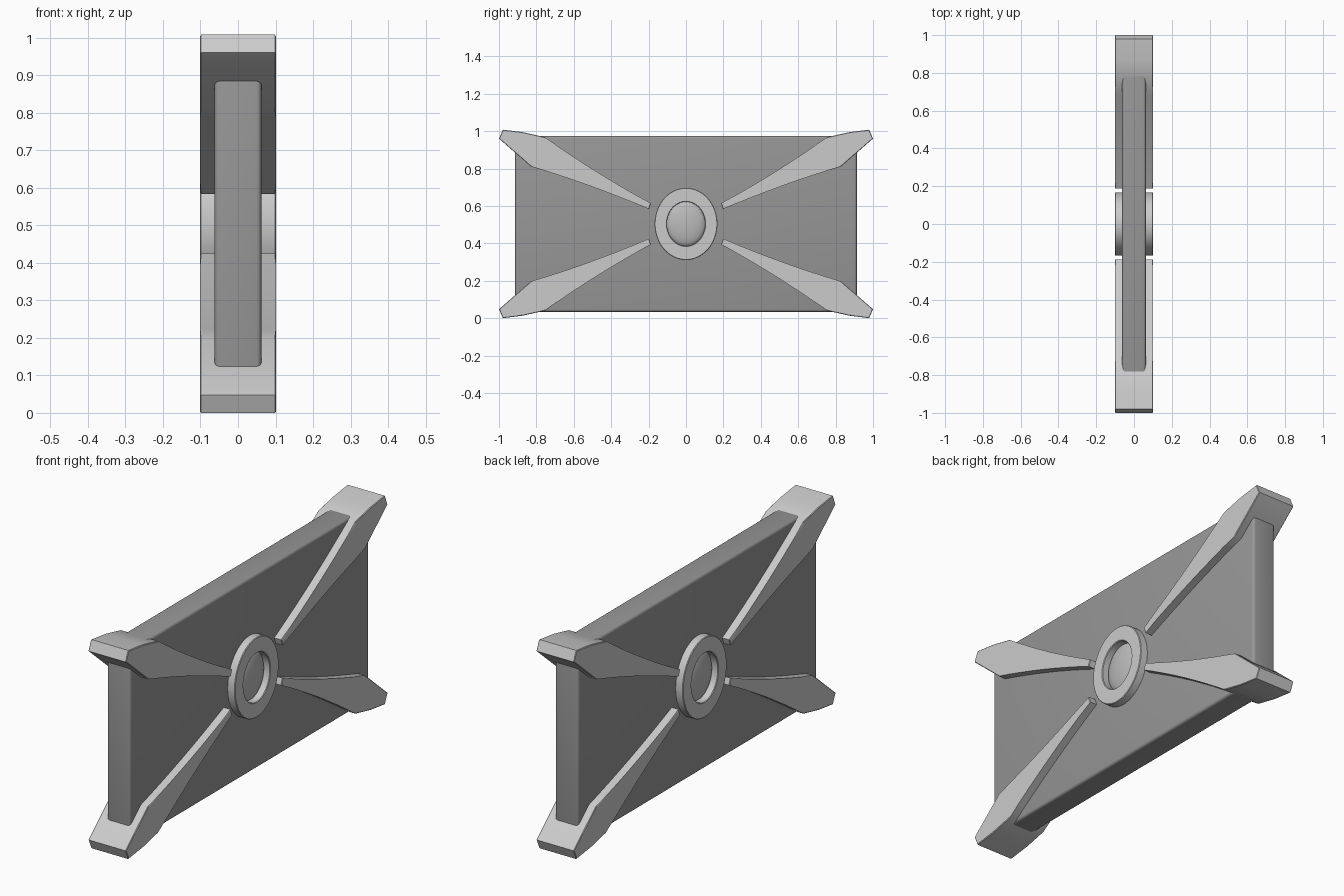
import bpy, bmesh, math
from mathutils import Matrix

if "Cube" in bpy.data.objects:
    bpy.data.objects.remove(bpy.data.objects["Cube"])

ZC = 0.504  # centre height


def add_object(name, bm, grey=None):
    bmesh.ops.recalc_face_normals(bm, faces=bm.faces[:])
    mesh = bpy.data.meshes.new(name)
    bm.to_mesh(mesh)
    bm.free()
    if grey is not None:
        mat = bpy.data.materials.new(name + "_grey")
        mat.diffuse_color = (grey, grey, grey, 1)
        mat.use_nodes = True
        mat.node_tree.nodes["Principled BSDF"].inputs["Base Color"].default_value = mat.diffuse_color
        mesh.materials.append(mat)
    ob = bpy.data.objects.new(name, mesh)
    ob.location = (0, 0, ZC)
    bpy.context.collection.objects.link(ob)
    bpy.context.view_layer.objects.active = ob
    ob.select_set(True)
    bpy.ops.object.shade_smooth_by_angle(angle=math.radians(25))
    ob.select_set(False)
    return ob


def mirror(ob, axes):
    m = ob.modifiers.new("mirror", "MIRROR")
    m.use_axis = axes
    m.use_mirror_merge = False


def bowed(a, b, bow, n=8):
    """Edge from a to b (y, z), pushed in z by bow at its middle."""
    return [(a[0] + (b[0] - a[0]) * t,
             a[1] + (b[1] - a[1]) * t + 4 * bow * t * (1 - t))
            for t in (i / n for i in range(n + 1))]


# Flat rectangular core panel, darker, with rounded edges
bm = bmesh.new()
bmesh.ops.create_cube(bm, size=1, matrix=Matrix.Diagonal((0.125, 1.826, 0.94, 1)))
bmesh.ops.bevel(bm, geom=bm.edges[:], offset=0.013, segments=4,
                profile=0.5, affect="EDGES")
add_object("core_panel", bm, 0.31)

# Four flared corner arms: one profile through the full thickness, mirrored
outline = bowed((0.187, 0.110), (0.755, 0.464), -0.012)
outline += [(0.87, 0.490), (0.979, 0.504), (1.0, 0.456)]
outline += bowed((0.829, 0.307), (0.198, 0.079), 0.010)
bm = bmesh.new()
face = bm.faces.new([bm.verts.new((-0.101, y, z)) for y, z in outline])
ext = bmesh.ops.extrude_face_region(bm, geom=[face])
for v in ext["geom"]:
    if isinstance(v, bmesh.types.BMVert):
        v.co.x = 0.101
rims = [e for e in bm.edges if abs(e.verts[0].co.x - e.verts[1].co.x) < 1e-4]
bmesh.ops.bevel(bm, geom=rims, offset=0.003, segments=1,
                profile=0.5, affect="EDGES")
arms = add_object("corner_arms", bm)
mirror(arms, (False, True, True))

# Raised oval ring on each face, lathed from a rectangular section
SEG = 64
section = [(0.04, 0.102, 0.118), (0.098, 0.102, 0.118), (0.101, 0.105, 0.121),
           (0.101, 0.165, 0.190), (0.098, 0.168, 0.193), (0.04, 0.168, 0.193)]
bm = bmesh.new()
rows = []
for i in range(SEG):
    a = 2 * math.pi * i / SEG
    rows.append([bm.verts.new((x, ry * math.cos(a), rz * math.sin(a)))
                 for x, ry, rz in section])
for i in range(SEG):
    r, s = rows[i], rows[(i + 1) % SEG]
    for j in range(len(section)):
        k = (j + 1) % len(section)
        bm.faces.new((r[j], r[k], s[k], s[j]))
ring = add_object("oval_rings", bm)
mirror(ring, (True, False, False))

# Shallow dome inside each ring
bm = bmesh.new()
bmesh.ops.create_uvsphere(
    bm, u_segments=48, v_segments=24, radius=1,
    matrix=Matrix.Translation((0.06, 0, 0))
    @ Matrix.Diagonal((0.03, 0.103, 0.119, 1))
    @ Matrix.Rotation(math.pi / 2, 4, "Y"))
dome = add_object("centre_domes", bm, 0.5)
mirror(dome, (True, False, False))
